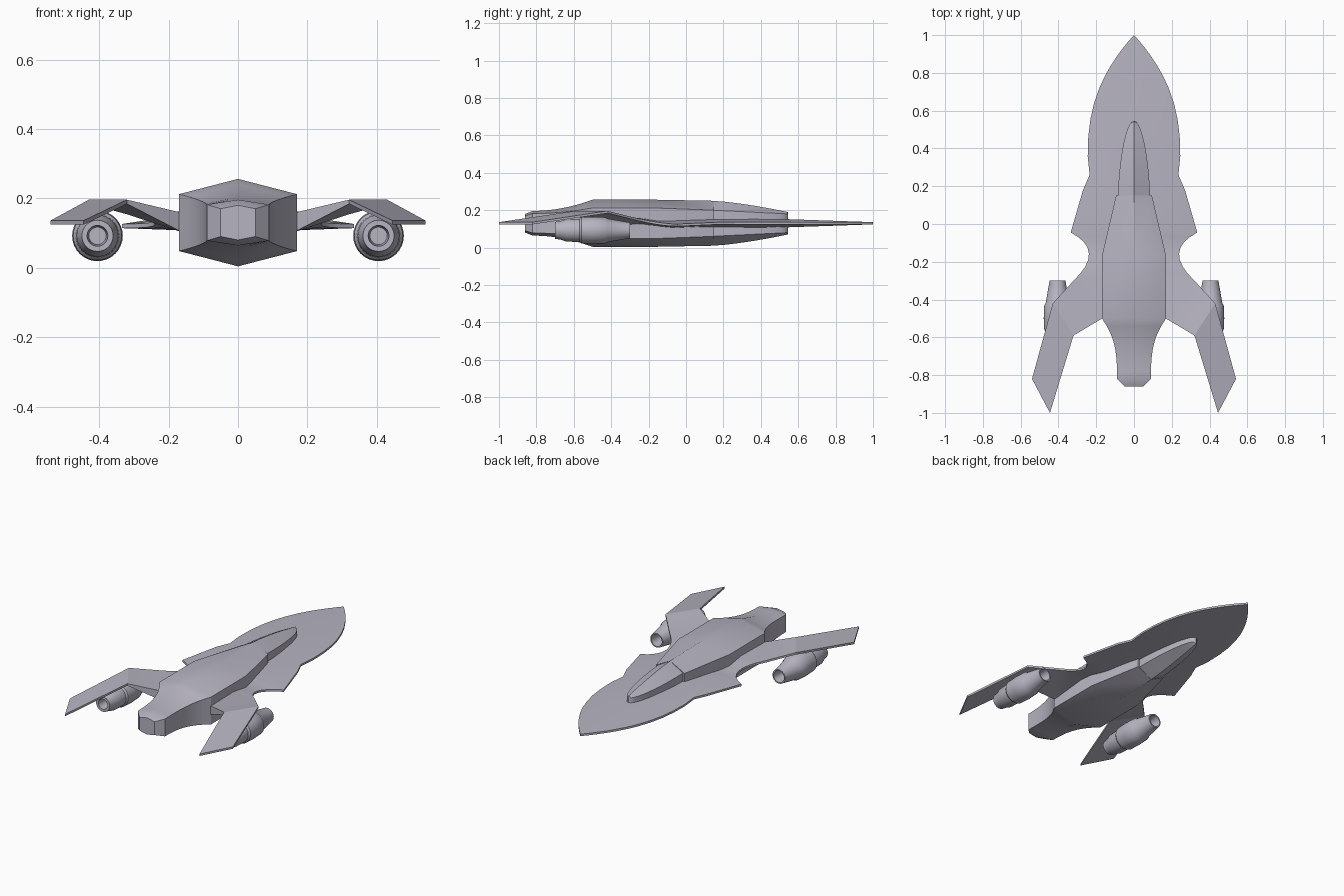
import bpy, bmesh, math
from mathutils import Vector

default_cube = bpy.data.objects.get("Cube")
if default_cube:
    bpy.data.objects.remove(default_cube)

hull_grey = bpy.data.materials.new("hull_grey")
hull_grey.use_nodes = True
grey = (0.47, 0.455, 0.53, 1)
hull_grey.diffuse_color = grey
hull_grey.node_tree.nodes["Principled BSDF"].inputs["Base Color"].default_value = grey

MIDDLE = 0.13  # height of the plane the craft is symmetrical about
UP = Vector((0, 0, 1))


def steps(count):
    """Evenly spaced fractions from zero to one."""
    return [i / count for i in range(count + 1)]


def finish(name, bm, sharp_angle):
    bmesh.ops.remove_doubles(bm, verts=bm.verts, dist=0.0001)
    bmesh.ops.recalc_face_normals(bm, faces=bm.faces)
    mesh = bpy.data.meshes.new(name)
    bm.to_mesh(mesh)
    bm.free()
    mesh.materials.append(hull_grey)
    part = bpy.data.objects.new(name, mesh)
    bpy.context.collection.objects.link(part)
    bpy.ops.object.select_all(action="DESELECT")
    part.select_set(True)
    bpy.context.view_layer.objects.active = part
    bpy.ops.object.shade_smooth_by_angle(angle=math.radians(sharp_angle))


def skin(bm, rings):
    """Join closed rings of equal point count and cap both ends."""
    loops = [[bm.verts.new(point) for point in ring] for ring in rings]
    for near, far in zip(loops, loops[1:]):
        for i in range(len(near)):
            bm.faces.new((near[i - 1], near[i], far[i], far[i - 1]))
    bm.faces.new(loops[0])
    bm.faces.new(loops[-1])


def hexagon(y, width, ridge, shoulder):
    """Upright six-sided section, mirrored left to right and top to bottom."""
    half = [(0, ridge), (width, shoulder), (width, -shoulder)]
    return [(side * x, y, MIDDLE + side * z) for side in (1, -1) for x, z in half]


def loft(name, stations):
    bm = bmesh.new()
    skin(bm, [hexagon(*station) for station in stations])
    finish(name, bm, sharp_angle=30)


# Main hull: exhaust block, tail flaring out to the body, then the taper forward
def tail_section(t):
    flare = t * t
    return (-0.82 + 0.32 * t, 0.09 + 0.08 * t * flare,
            0.066 + 0.06 * flare, 0.052 + 0.03 * flare)


exhaust_end = (-0.86, 0.05, 0.05, 0.04)
body_middle = (-0.17, 0.17, 0.126, 0.082)
body_front = (0.15, 0.095, 0.12, 0.07)
tail = [tail_section(t) for t in steps(8)]
loft("fuselage", [exhaust_end, *tail, body_middle, body_front])


# Rounded canopy fairing, narrowing to a blunt upright tip
def canopy_section(t):
    width = 0.085 * math.sqrt(1 - t ** 1.6)
    return (0.14 + 0.405 * t, width, 0.12 - 0.06 * t ** 1.4, 0.07 - 0.02 * t)


loft("canopy", [canopy_section(math.sin(t * math.pi / 2)) for t in steps(10)])

# Wing plate: each row runs from an inner point to an outer point
EDGE = 0.006
ROOT = 0.028


def row(inner, outer, thickness=ROOT):
    return Vector(inner), Vector(outer), thickness


# Pointed front lobe
plate = []
for t in steps(12):
    t = t * t
    y = 1 - 0.64 * t
    width = 0.245 * (1 - (1 - t) ** 2.4)
    thickness = EDGE + (ROOT - EDGE) * t
    plate.append(row((0, y, MIDDLE), (width, y, MIDDLE), thickness))

# Side fin in front of the notch
plate.append(row((0, 0.17, MIDDLE), (0.235, 0.26, MIDDLE)))
plate.append(row((0, 0.12, MIDDLE), (0.27, 0.18, MIDDLE)))

# Curved notch between the fin and the rear wing
fin_tip, notch_pull, wing_front = (
    Vector(p) for p in ((0.335, -0.045, 0.12), (0.15, -0.14, 0.12), (0.32, -0.3, 0.16)))
for t in steps(8)[:-1]:
    edge = fin_tip.lerp(notch_pull, t).lerp(notch_pull.lerp(wing_front, t), t)
    plate.append(row((0, edge.y, MIDDLE), edge))

# Rear wing rising to the fold, then dropping to the swept tip
plate.append(row((0.16, -0.495, MIDDLE), wing_front))
plate.append(row((0.32, -0.59, 0.19), (0.43, -0.42, 0.19), EDGE))
plate.append(row((0.445, -1, MIDDLE), (0.54, -0.82, MIDDLE), EDGE))

bm = bmesh.new()
for side in (1, -1):
    mirror = Vector((side, 1, 1))
    skin(bm, [[inner * mirror + UP * thickness, outer * mirror + UP * EDGE,
               outer * mirror - UP * EDGE, inner * mirror - UP * thickness]
              for inner, outer, thickness in plate])
seam = [face for face in bm.faces if all(abs(v.co.x) < EDGE / 9 for v in face.verts)]
bmesh.ops.delete(bm, geom=seam, context="FACES")
finish("wing_plate", bm, sharp_angle=20)

# Engine pods: turned shells with hollow ends, given as radius and y
shell = [(0.025, -0.64), (0.03, -0.7), (0.045, -0.7), (0.05, -0.67),
         (0.06, -0.64), (0.062, -0.57), (0.07, -0.56), (0.073, -0.5),
         (0.07, -0.43), (0.063, -0.42), (0.042, -0.3), (0.035, -0.3), (0.025, -0.37)]
turns = [math.tau * t for t in steps(32)[:-1]]
for side, name in ((1, "left_engine"), (-1, "right_engine")):
    centre = Vector((0.405 * side, 0, 0.092))
    bm = bmesh.new()
    skin(bm, [[centre + Vector((radius * math.cos(a), y, radius * math.sin(a)))
               for a in turns] for radius, y in shell])
    finish(name, bm, sharp_angle=35)
